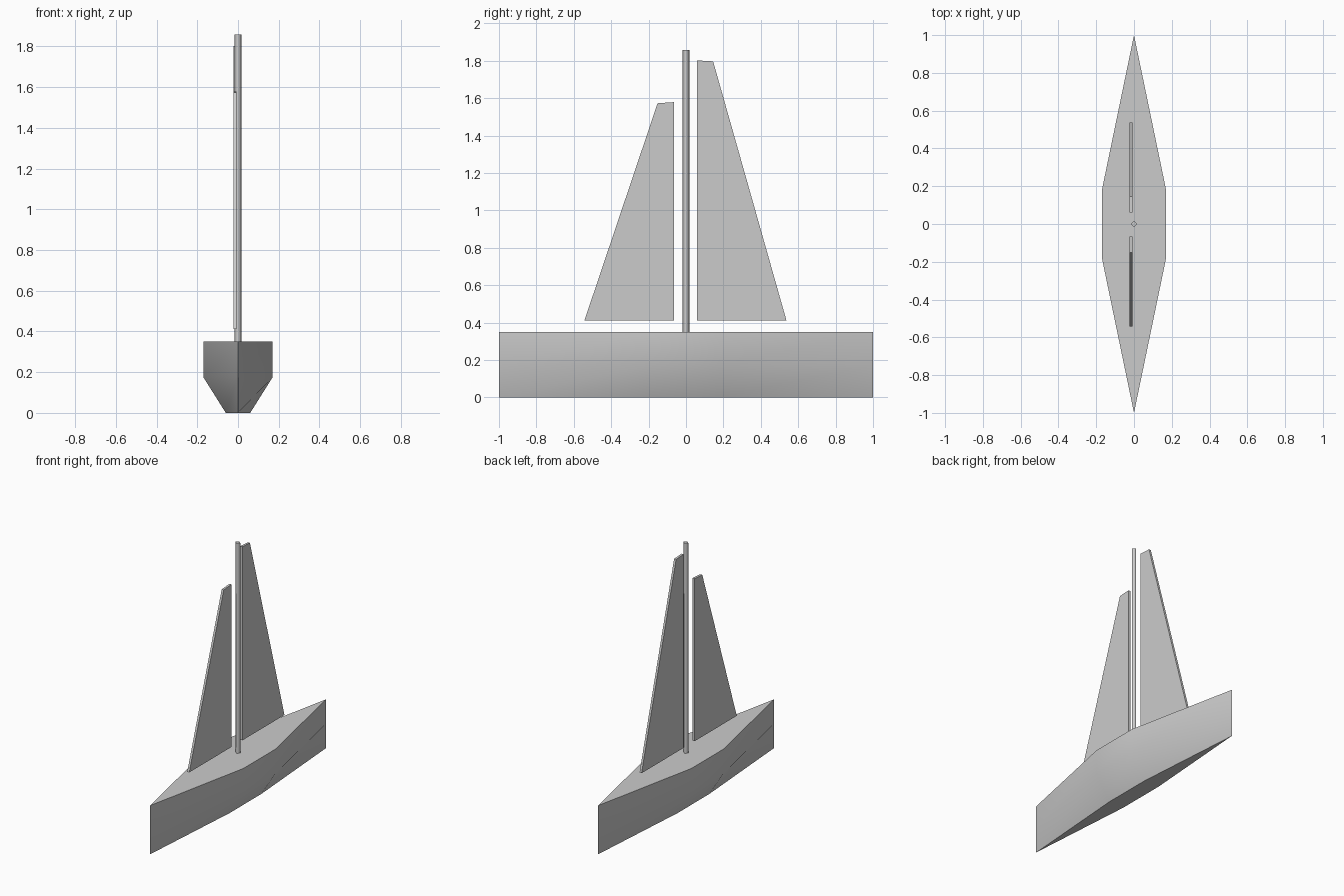
import bpy, bmesh, math

if "Cube" in bpy.data.objects:
    bpy.data.objects.remove(bpy.data.objects["Cube"])


def loft(name, rings):
    """Closed solid through rings of equal point count."""
    bm = bmesh.new()
    loops = [[bm.verts.new(p) for p in ring] for ring in rings]
    n = len(loops[0])
    for a, b in zip(loops, loops[1:]):
        for i in range(n):
            j = (i + 1) % n
            bm.faces.new((a[i], a[j], b[j], b[i])).smooth = True
    bm.faces.new(loops[0][::-1])
    bm.faces.new(loops[-1])
    bmesh.ops.recalc_face_normals(bm, faces=bm.faces)
    mesh = bpy.data.meshes.new(name)
    bm.to_mesh(mesh)
    bm.free()
    obj = bpy.data.objects.new(name, mesh)
    bpy.context.collection.objects.link(obj)
    return obj


def hull_ring(half_width, z):
    w, s = half_width, 0.18
    return [(0, -1, z), (w, -s, z), (w, s, z), (0, 1, z), (-w, s, z), (-w, -s, z)]


def sail(name, profile):
    obj = loft(name, [[(x, y, z) for y, z in profile] for x in (-0.023, -0.007)])
    obj.data.shade_flat()


# Hull: pointed at both ends, flat bottom, chine at half height
hull = loft("hull", [hull_ring(0.06, 0), hull_ring(0.17, 0.175), hull_ring(0.17, 0.35)])
bpy.context.view_layer.objects.active = hull
hull.select_set(True)
bpy.ops.object.shade_smooth_by_angle(angle=math.radians(45))

# Mast: four-sided, smooth sides with flat caps
r = 0.018
loft("mast", [[(r, 0, z), (0, r, z), (-r, 0, z), (0, -r, z)] for z in (0.345, 1.858)])

# Sails: thin plates slightly to one side of the mast
sail("main_sail", [(0.06, 0.412), (0.537, 0.412), (0.145, 1.797), (0.06, 1.802)])
sail("fore_sail", [(-0.065, 0.412), (-0.543, 0.412), (-0.152, 1.573), (-0.065, 1.579)])
